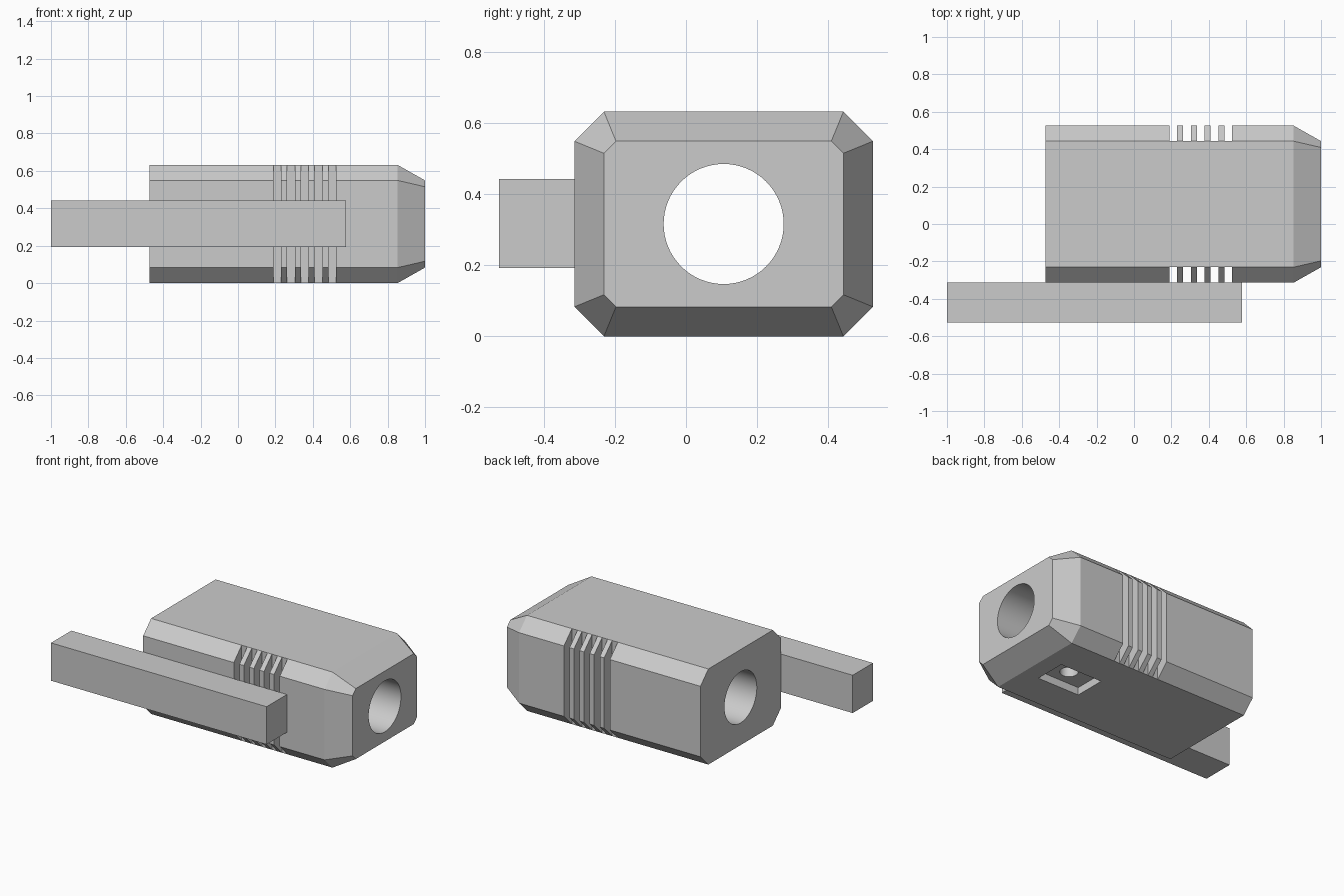
import bpy, bmesh
from math import radians

if "Cube" in bpy.data.objects:
    bpy.data.objects.remove(bpy.data.objects["Cube"])

grey = bpy.data.materials.new("plain grey")
grey.use_nodes = True
colour = (0.6, 0.6, 0.6, 1)
grey.diffuse_color = colour
grey.node_tree.nodes["Principled BSDF"].inputs["Base Color"].default_value = colour

# Body extents
X0, X_TAPER, X1 = -0.474, 0.853, 1.0
Y0, Y1, HEIGHT = -0.314, 0.526, 0.632
CHAMFER, END_CHAMFER = 0.083, 0.034
MID_Y, MID_Z = (Y0 + Y1) / 2, HEIGHT / 2


def make_box(name, x0, x1, y0, y1, z0, z1):
    bpy.ops.mesh.primitive_cube_add(size=1, location=((x0 + x1) / 2, (y0 + y1) / 2, (z0 + z1) / 2))
    ob = bpy.context.object
    ob.name = name
    ob.scale = (x1 - x0, y1 - y0, z1 - z0)
    bpy.ops.object.transform_apply(location=False, rotation=False, scale=True)
    ob.data.materials.append(grey)
    return ob


def make_cylinder(name, radius, depth, location, rotation=(0, 0, 0)):
    bpy.ops.mesh.primitive_cylinder_add(vertices=64, radius=radius, depth=depth,
                                        location=location, rotation=rotation)
    ob = bpy.context.object
    ob.name = name
    ob.data.materials.append(grey)
    return ob


def octagon(bm, x, half_y, half_z, c):
    """Ring of a rectangle with clipped corners, across the body at x."""
    corners = [(half_y, half_z - c), (half_y - c, half_z), (c - half_y, half_z), (-half_y, half_z - c)]
    corners += [(-y, -z) for y, z in corners]
    return [bm.verts.new((x, MID_Y + y, MID_Z + z)) for y, z in corners]


def cut(target, cutter):
    mod = target.modifiers.new("cut", "BOOLEAN")
    mod.operation, mod.solver, mod.object = "DIFFERENCE", "EXACT", cutter
    bpy.context.view_layer.objects.active = target
    bpy.ops.object.modifier_apply(modifier=mod.name)
    bpy.data.objects.remove(cutter)


# Chamfered body with a tapered nose
bm = bmesh.new()
half_y, half_z = (Y1 - Y0) / 2, HEIGHT / 2
rings = [octagon(bm, X0, half_y, half_z, CHAMFER),
         octagon(bm, X_TAPER, half_y, half_z, CHAMFER),
         octagon(bm, X1, half_y - CHAMFER, half_z - CHAMFER, END_CHAMFER)]
for a, b in zip(rings, rings[1:]):
    for i in range(8):
        j = (i + 1) % 8
        bm.faces.new((a[i], a[j], b[j], b[i]))
bm.faces.new(rings[0])
bm.faces.new(rings[-1])
bmesh.ops.recalc_face_normals(bm, faces=bm.faces)
mesh = bpy.data.meshes.new("body")
bm.to_mesh(mesh)
bm.free()
mesh.materials.append(grey)
body = bpy.data.objects.new("body", mesh)
bpy.context.collection.objects.link(body)

# Grip grooves on both sides
for i in range(5):
    x = 0.189 + 0.0737 * i
    cut(body, make_box("groove_cutter", x, x + 0.041, Y1 - CHAMFER, Y1 + 0.1, -0.1, HEIGHT + 0.1))
    cut(body, make_box("groove_cutter", x, x + 0.041, Y0 - 0.1, Y0 + CHAMFER, -0.1, HEIGHT + 0.1))

# Long bore, underside pocket and the hole joining them
cut(body, make_cylinder("bore_cutter", 0.169, 3, (0, MID_Y, MID_Z), (0, radians(90), 0)))
cut(body, make_box("pocket_cutter", 0.43, 0.737, 0.0, 0.21, -0.1, 0.05))
cut(body, make_cylinder("hole_cutter", 0.055, 0.4, (0.59, MID_Y, 0.05)))

# Side bar
bar = make_box("side_bar", -1.0, 0.578, -0.526, Y0, 0.192, 0.442)

bpy.ops.object.select_all(action="DESELECT")
body.select_set(True)
bpy.context.view_layer.objects.active = body
bpy.ops.object.shade_smooth_by_angle(angle=radians(20))
